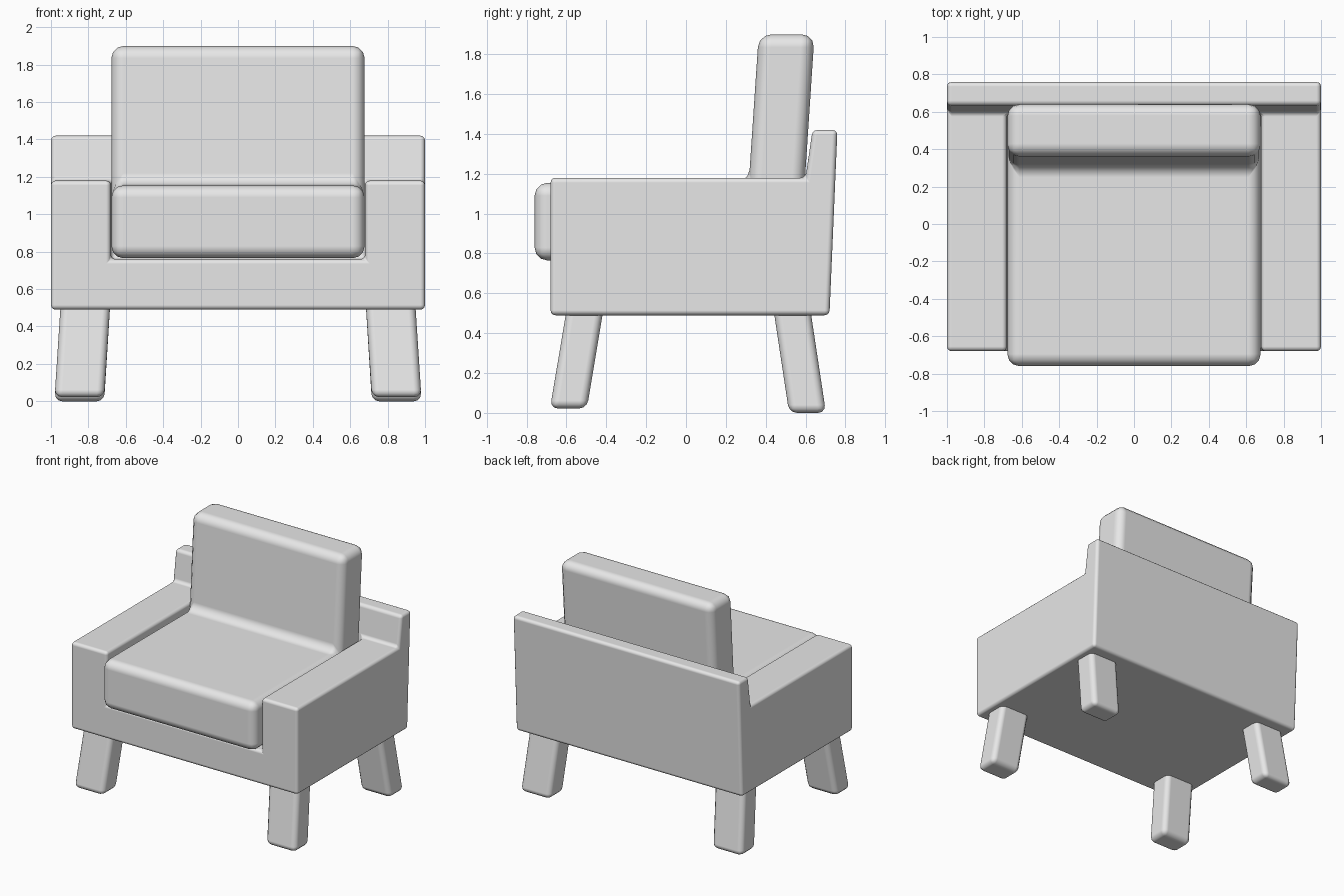
import bpy
import bmesh
from math import radians

cube = bpy.data.objects.get("Cube")
if cube:
    bpy.data.objects.remove(cube, do_unlink=True)

GREY = (0.8, 0.8, 0.8, 1)
fabric = bpy.data.materials.new("light grey")
fabric.use_nodes = True
fabric.diffuse_color = GREY
fabric.node_tree.nodes["Principled BSDF"].inputs["Base Color"].default_value = GREY


def finish(name, bm, width, segments=3):
    """Turn a bmesh into a softly rounded object."""
    bmesh.ops.recalc_face_normals(bm, faces=bm.faces)
    mesh = bpy.data.meshes.new(name)
    bm.to_mesh(mesh)
    bm.free()
    mesh.materials.append(fabric)
    obj = bpy.data.objects.new(name, mesh)
    bpy.context.collection.objects.link(obj)
    bevel = obj.modifiers.new("rounded edges", 'BEVEL')
    bevel.width = width
    bevel.segments = segments
    bevel.limit_method = 'ANGLE'
    bevel.angle_limit = radians(30)
    bevel.harden_normals = True
    bpy.ops.object.select_all(action='DESELECT')
    obj.select_set(True)
    bpy.context.view_layer.objects.active = obj
    bpy.ops.object.shade_smooth_by_angle(angle=radians(40))
    return obj


# Frame: base, two arms and a raised back in one shell around the seat well
profile = {
    "A": (-0.68, 0.49), "B": (0.72, 0.49), "C": (0.76, 1.42), "D": (0.635, 1.42),
    "E": (0.60, 1.18), "F": (0.539, 0.76), "G": (-0.68, 0.76), "H": (-0.68, 1.18),
}
bm = bmesh.new()
stations = []
for x in (-1, -0.68, 0.68, 1):
    stations.append({k: bm.verts.new((x, y, z)) for k, (y, z) in profile.items()})


def band(s, t, edges):
    for a, b in edges:
        bm.faces.new((s[a], s[b], t[b], t[a]))


for outer, inner in ((stations[0], stations[1]), (stations[3], stations[2])):
    band(outer, inner, ("AB", "BC", "CD", "DE", "EH"))
    bm.faces.new([outer["H"], outer["A"], inner["A"], inner["G"], inner["H"]])
    bm.faces.new([outer[k] for k in "ABCDEH"])
    bm.faces.new([inner[k] for k in "EFGH"])
band(stations[1], stations[2], ("AB", "BC", "CD", "DE", "EF", "FG", "GA"))
bmesh.ops.dissolve_limit(bm, angle_limit=radians(2), verts=bm.verts, edges=bm.edges)
for v in [v for v in bm.verts if not v.link_faces]:
    bm.verts.remove(v)
finish("frame", bm, 0.025)

# Cushion: L-shaped side profile, swept across the seat
bm = bmesh.new()
side = [(-0.76, 0.765), (0.57, 0.765), (0.645, 1.9),
        (0.365, 1.9), (0.315, 1.155), (-0.76, 1.155)]
face = bm.faces.new([bm.verts.new((-0.677, y, z)) for y, z in side])
swept = bmesh.ops.extrude_face_region(bm, geom=[face])["geom"]
bmesh.ops.translate(bm, vec=(1.354, 0, 0),
                    verts=[g for g in swept if isinstance(g, bmesh.types.BMVert)])
finish("seat_and_back_cushion", bm, 0.065)


# Legs: splayed blocks, described by foot height, top y and foot y
def leg(name, side_sign, foot_z, top_y, foot_y):
    bm = bmesh.new()
    bmesh.ops.create_cube(bm, size=1)
    for v in bm.verts:
        top = v.co.z > 0
        v.co.x = side_sign * (0.815 if top else 0.848) + v.co.x * 0.265
        v.co.y = (top_y if top else foot_y) + v.co.y * 0.185
        v.co.z = 0.53 if top else foot_z
    finish(name, bm, 0.04)


for word, sign in (("left", 1), ("right", -1)):
    leg("front_leg_" + word, sign, 0.022, -0.505, -0.59)
    leg("back_leg_" + word, sign, 0, 0.53, 0.61)
